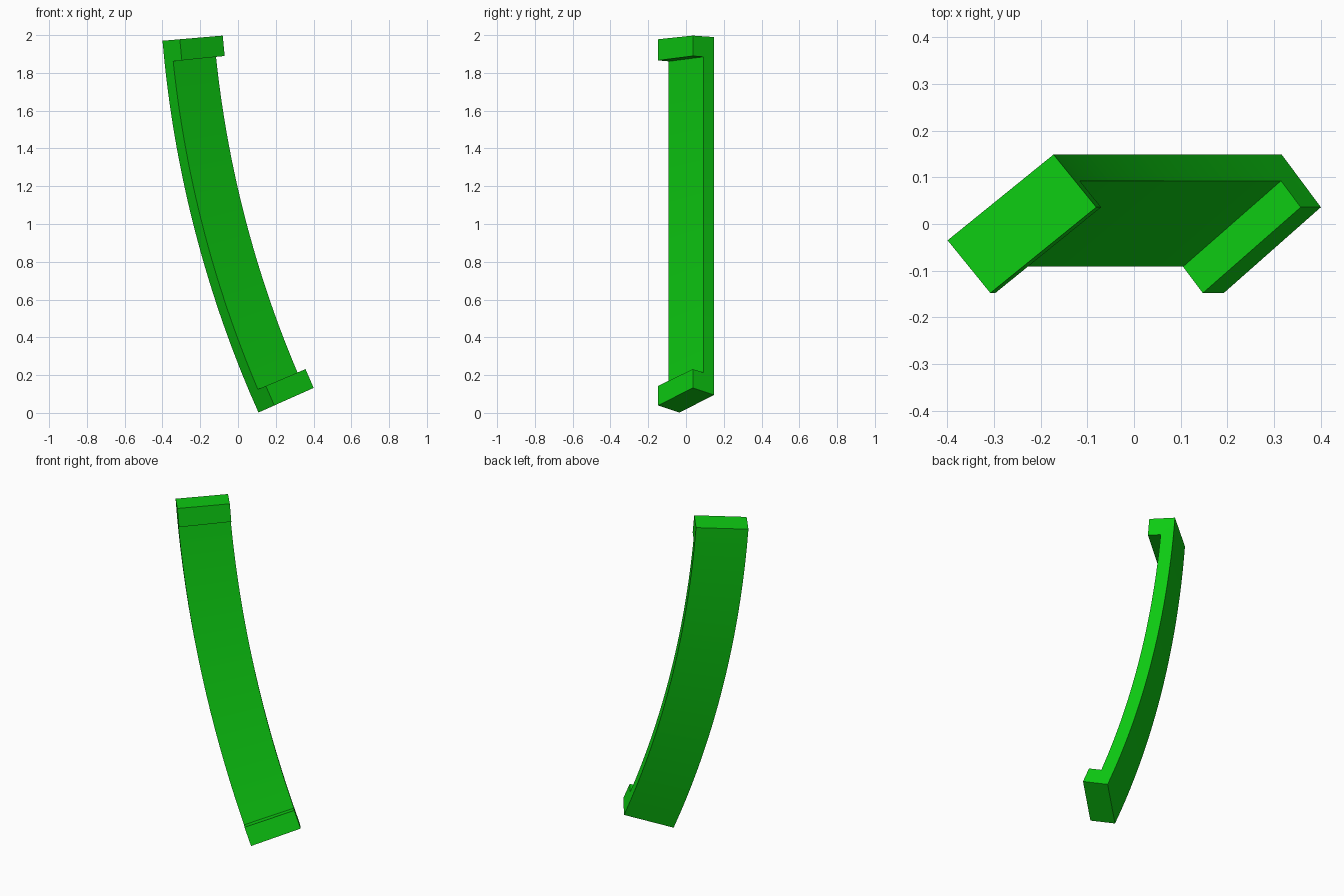
import bpy, bmesh, math
from mathutils import Vector

if "Cube" in bpy.data.objects:
    bpy.data.objects.remove(bpy.data.objects["Cube"], do_unlink=True)

# Bend arc, lying in the xz plane
CX, CZ, RADIUS = 5.688, 2.492, 6.11
TOP, BOTTOM = math.radians(4.9), math.radians(24.05)
FOOT = 0.0187          # angle covered by each end foot
STEPS = 32             # segments along the grip
# Slanted cross-section: (radial, y) start corner and its two edges
CORNER = Vector((0.0, -0.035))
WIDTH = Vector((0.228, 0.184))
DEPTH = Vector((0.092, -0.113))


def bend(p):
    """Map (depth, width, angle) to the bent handle."""
    s = CORNER + DEPTH * p.x + WIDTH * p.y
    r = RADIUS - s.x
    return Vector((CX - r * math.cos(p.z), s.y, CZ - r * math.sin(p.z)))


green = bpy.data.materials.new("bright green")
green.use_nodes = True
colour = (0.004, 0.6, 0.006, 1)
green.diffuse_color = colour
green.node_tree.nodes["Principled BSDF"].inputs["Base Color"].default_value = colour

# Side outline: thin grip plus a thicker foot at each end
inner = [TOP + FOOT + (BOTTOM - TOP - 2 * FOOT) * i / STEPS for i in range(STEPS + 1)]
angles = [TOP] + inner + [BOTTOM]
bm = bmesh.new()


def cell(d0, d1, a0, a1):
    bm.faces.new([bm.verts.new((d, 0, a)) for d, a in
                  ((d0, a0), (d1, a0), (d1, a1), (d0, a1))])


for a0, a1 in zip(angles, angles[1:]):
    cell(0, 0.5, a0, a1)
for a0, a1 in (angles[:2], angles[-2:]):
    cell(0.5, 1, a0, a1)
bmesh.ops.remove_doubles(bm, verts=bm.verts, dist=1e-5)

# Extrude across the width, then bend everything
ext = bmesh.ops.extrude_face_region(bm, geom=bm.faces[:], use_keep_orig=True)
bmesh.ops.translate(bm, vec=(0, 1, 0),
                    verts=[g for g in ext["geom"] if isinstance(g, bmesh.types.BMVert)])
for v in bm.verts:
    v.co = bend(v.co)
bmesh.ops.recalc_face_normals(bm, faces=bm.faces)

mesh = bpy.data.meshes.new("curved_pull_handle")
bm.to_mesh(mesh)
bm.free()
mesh.materials.append(green)
handle = bpy.data.objects.new("curved_pull_handle", mesh)
bpy.context.collection.objects.link(handle)
bpy.context.view_layer.objects.active = handle
handle.select_set(True)
bpy.ops.object.shade_smooth_by_angle(angle=math.radians(30))
